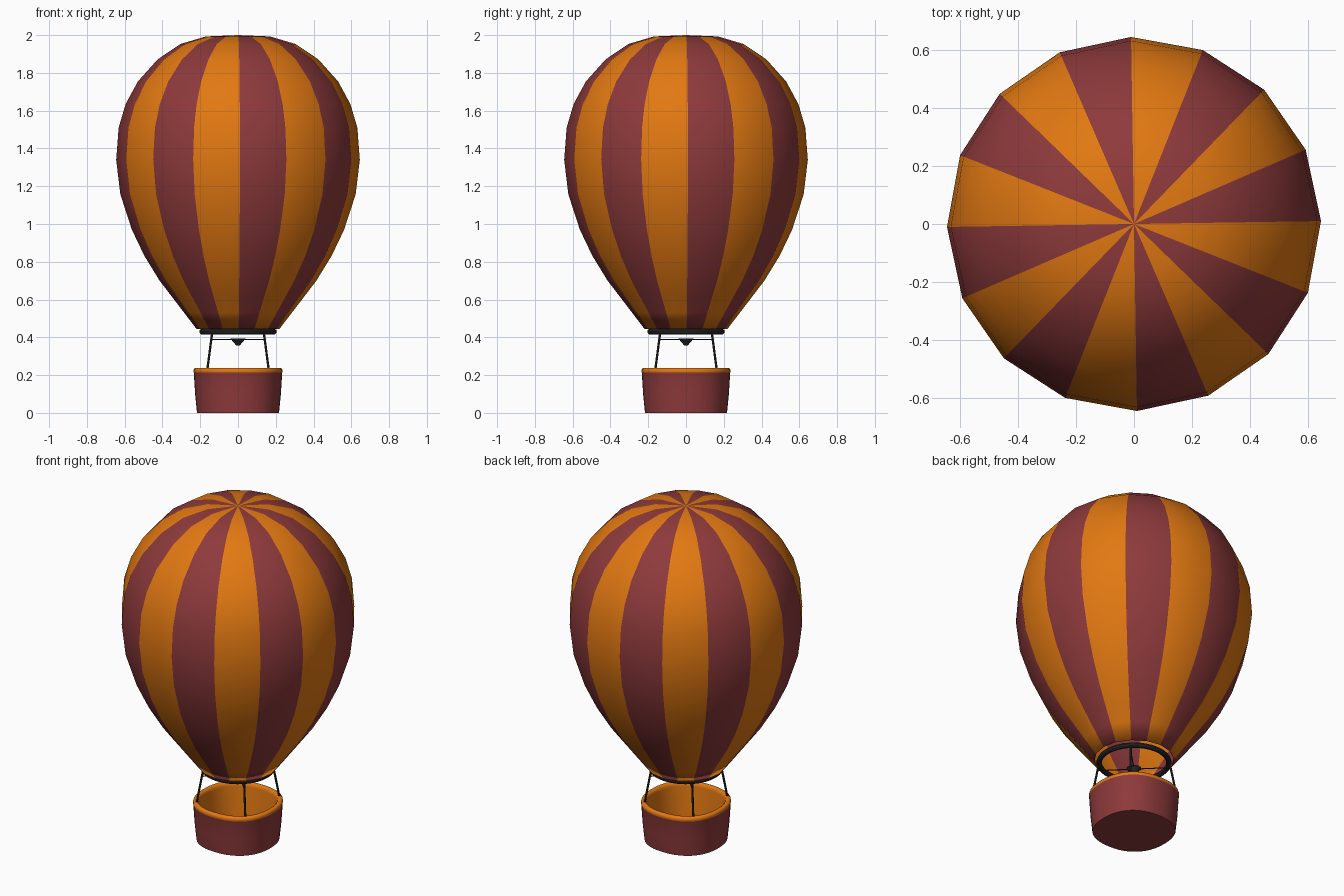
import bpy, bmesh, math
from mathutils import Vector

if "Cube" in bpy.data.objects:
    bpy.data.objects.remove(bpy.data.objects["Cube"])


def material(name, rgb):
    m = bpy.data.materials.new(name)
    m.diffuse_color = (*rgb, 1)
    m.use_nodes = True
    m.node_tree.nodes["Principled BSDF"].inputs["Base Color"].default_value = m.diffuse_color
    return m


RED = material("dark red", (0.27, 0.042, 0.044))
ORANGE = material("orange", (0.76, 0.19, 0.006))
BLACK = material("charcoal", (0.025, 0.025, 0.025))


def finish(bm, name, mats, angle=40):
    bmesh.ops.recalc_face_normals(bm, faces=bm.faces)
    me = bpy.data.meshes.new(name)
    bm.to_mesh(me)
    bm.free()
    ob = bpy.data.objects.new(name, me)
    bpy.context.collection.objects.link(ob)
    for m in mats:
        me.materials.append(m)
    bpy.ops.object.select_all(action='DESELECT')
    ob.select_set(True)
    bpy.context.view_layer.objects.active = ob
    bpy.ops.object.shade_smooth_by_angle(angle=math.radians(angle))
    return ob


def loft(profile, n, power, turn, rule):
    """Stack (size, z) rings of superellipse sections; size 0 makes a pole.
    rule(ring, side) gives the material index."""
    bm = bmesh.new()
    rings = []
    for r, z in profile:
        if r == 0:
            rings.append([bm.verts.new((0, 0, z))] * n)
            continue
        ring = []
        for i in range(n):
            a = turn + math.tau * i / n
            c, s = math.cos(a), math.sin(a)
            k = r / (abs(c) ** power + abs(s) ** power) ** (1 / power)
            ring.append(bm.verts.new((k * c, k * s, z)))
        rings.append(ring)
    for j in range(len(rings) - 1):
        lo, hi = rings[j], rings[j + 1]
        for i in range(n):
            k = (i + 1) % n
            corners = list(dict.fromkeys((lo[i], lo[k], hi[k], hi[i])))
            bm.faces.new(corners).material_index = rule(j, i)
    return bm


def rod(name, p, q, radius, sides=8, r2=None):
    p, q = Vector(p), Vector(q)
    bm = bmesh.new()
    bmesh.ops.create_cone(bm, cap_ends=True, segments=sides, radius1=radius,
                          radius2=radius if r2 is None else r2, depth=(q - p).length)
    rot = (q - p).to_track_quat('Z', 'Y').to_matrix()
    bmesh.ops.rotate(bm, verts=bm.verts, matrix=rot)
    bmesh.ops.translate(bm, verts=bm.verts, vec=(p + q) / 2)
    return finish(bm, name, [BLACK])


# Striped envelope: 16 gores in alternating colours
envelope_profile = [(0.22, 0.445), (0.285, 0.53), (0.35, 0.615), (0.415, 0.70),
                    (0.495, 0.83), (0.562, 0.97), (0.623, 1.157), (0.645, 1.34),
                    (0.632, 1.51), (0.595, 1.635), (0.53, 1.755), (0.425, 1.872),
                    (0.305, 1.953), (0.17, 1.993), (0, 2.0)]
bm = loft(envelope_profile, 16, 2, math.radians(0.9), lambda j, i: i % 2)
envelope = finish(bm, "envelope", [RED, ORANGE], 60)
shell = envelope.modifiers.new("thickness", 'SOLIDIFY')
shell.thickness = 0.005
shell.offset = -1

# Mouth ring
bpy.ops.mesh.primitive_torus_add(major_radius=0.19, minor_radius=0.015,
                                 major_segments=32, minor_segments=10,
                                 location=(0, 0, 0.43))
ring = bpy.context.object
ring.name = "mouth_ring"
ring.data.materials.append(BLACK)
bpy.ops.object.shade_smooth_by_angle()

# Rounded-square basket: red outside, orange rim and lining
basket_profile = [(0, 0), (0.217, 0), (0.227, 0.1), (0.234, 0.214), (0.236, 0.222),
                  (0.234, 0.232), (0.226, 0.238), (0.214, 0.238), (0.206, 0.23),
                  (0.204, 0.214), (0.192, 0.02), (0, 0.02)]
bm = loft(basket_profile, 40, 2.3, 0, lambda j, i: 0 if j < 3 else 1)
finish(bm, "basket", [RED, ORANGE], 50)

# Ropes at the four corners and burner cross bars meeting in the middle
for n, (sx, sy) in enumerate([(1, 1), (-1, 1), (-1, -1), (1, -1)], 1):
    rod(f"rope_{n}", (sx * 0.163, sy * 0.163, 0.225),
        (sx * 0.136, sy * 0.136, 0.43), 0.006)
    rod(f"burner_bar_{n}", (0, 0, 0.389), (sx * 0.142, sy * 0.142, 0.389), 0.003)

# Burner
rod("burner", (0, 0, 0.358), (0, 0, 0.393), 0.01, 16, 0.04)
